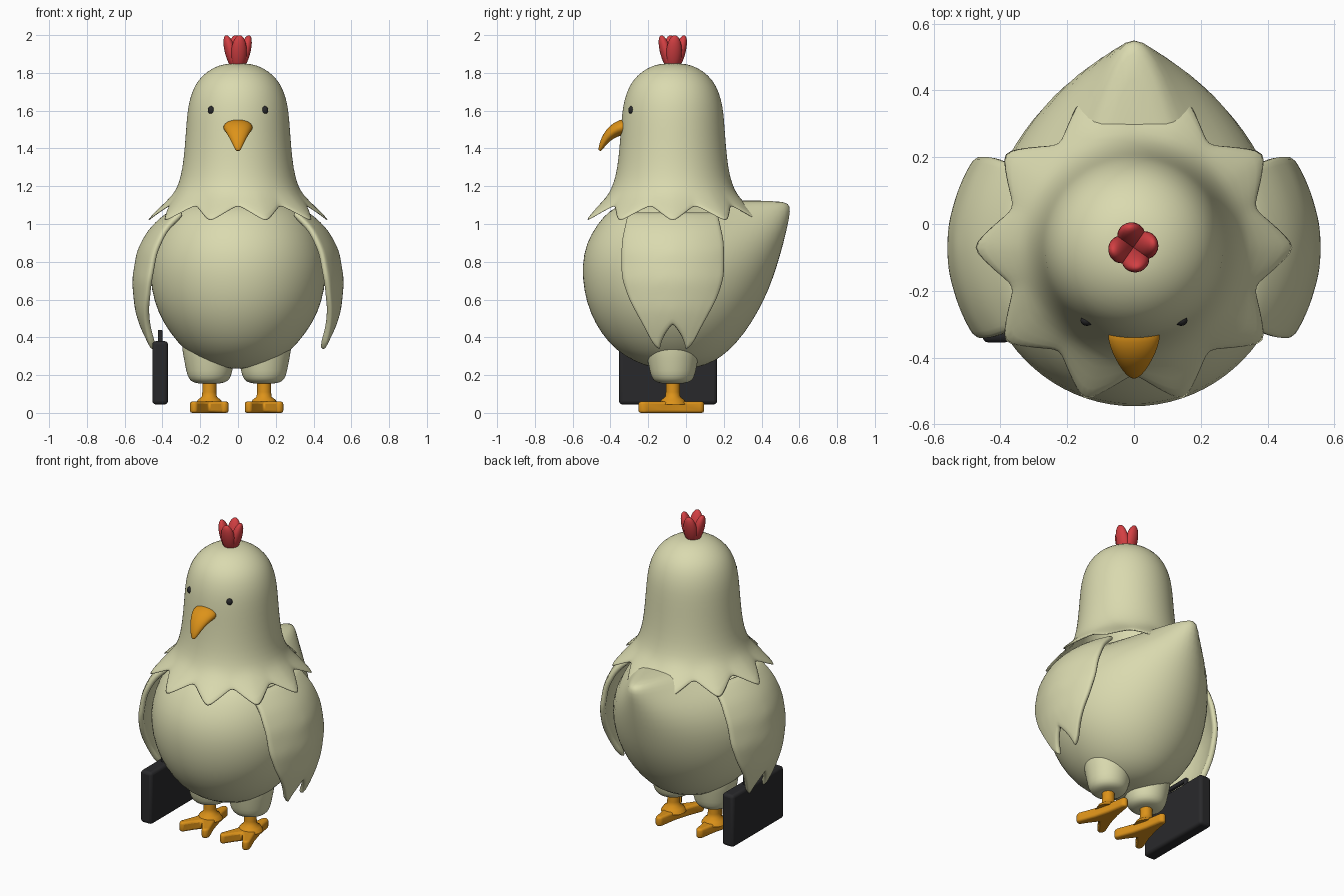
import bpy, bmesh, math
from mathutils import Vector, Matrix

if "Cube" in bpy.data.objects:
    bpy.data.objects.remove(bpy.data.objects["Cube"])

CY = -0.07  # axis of the bird along y


def material(name, rgb):
    m = bpy.data.materials.new(name)
    m.use_nodes = True
    m.diffuse_color = (*rgb, 1)
    m.node_tree.nodes["Principled BSDF"].inputs["Base Color"].default_value = (*rgb, 1)
    return m


CREAM = material("cream feathers", (0.70, 0.70, 0.43))
ORANGE = material("orange", (0.72, 0.29, 0.01))
RED = material("red", (0.65, 0.05, 0.055))
BLACK = material("black", (0.022, 0.022, 0.024))


def finish(name, bm, mat, solid=0, bevel=0, subsurf=0, angle=180):
    bmesh.ops.recalc_face_normals(bm, faces=bm.faces)
    me = bpy.data.meshes.new(name)
    bm.to_mesh(me)
    bm.free()
    ob = bpy.data.objects.new(name, me)
    bpy.context.collection.objects.link(ob)
    me.materials.append(mat)
    if solid:
        mod = ob.modifiers.new("Thickness", "SOLIDIFY")
        mod.thickness, mod.offset = solid, 0
    if bevel:
        mod = ob.modifiers.new("Round", "BEVEL")
        mod.width, mod.segments = bevel, 3
    if subsurf:
        mod = ob.modifiers.new("Smooth", "SUBSURF")
        mod.levels = mod.render_levels = subsurf
    bpy.ops.object.select_all(action="DESELECT")
    ob.select_set(True)
    bpy.context.view_layer.objects.active = ob
    bpy.ops.object.shade_smooth_by_angle(angle=math.radians(angle))
    return ob


def loft(rings, cap_start=True, cap_end=True):
    """Bridge closed rings of points, closing the ends with fans."""
    bm = bmesh.new()
    vs = [[bm.verts.new(p) for p in r] for r in rings]
    n = len(vs[0])
    for a, b in zip(vs, vs[1:]):
        for i in range(n):
            j = (i + 1) % n
            bm.faces.new((a[i], a[j], b[j], b[i]))
    for ring, cap in ((vs[0], cap_start), (vs[-1], cap_end)):
        if cap:
            mid = bm.verts.new(sum((v.co for v in ring), Vector()) / n)
            for i in range(n):
                bm.faces.new((ring[i], ring[(i + 1) % n], mid))
    return bm


def angles(n):
    return [2 * math.pi * i / n for i in range(n)]


def lathe(profile, x, y, n=24):
    return loft([[(x + r * math.cos(t), y + r * math.sin(t), z) for t in angles(n)]
                 for r, z in profile])


def lookup(table, z):
    """Linear interpolation in a rising table."""
    for (a, p), (b, q) in zip(table, table[1:]):
        if z <= b:
            return p + (q - p) * max(0, (z - a) / (b - a))
    return table[-1][1]


# Body with pointed tail: height, half width, front y, back y, tail sharpness
def body_ring(z, w, front, back, sharp):
    ring = []
    for t in angles(40):
        s = math.sin(t)
        y = CY + (back - CY) * s ** sharp if s > 0 else CY + (CY - front) * s
        ring.append((w * math.cos(t), y, z))
    return ring


BODY = [(0.235, 0.10, -0.17, 0.05, 1), (0.27, 0.20, -0.27, 0.15, 1),
        (0.33, 0.28, -0.37, 0.23, 1), (0.42, 0.36, -0.45, 0.31, 1),
        (0.53, 0.425, -0.51, 0.38, 1.1), (0.65, 0.46, -0.543, 0.44, 1.2),
        (0.78, 0.47, -0.553, 0.485, 1.3), (0.90, 0.445, -0.53, 0.52, 1.5),
        (1.00, 0.40, -0.47, 0.545, 2.2), (1.07, 0.34, -0.41, 0.562, 3.8),
        (1.11, 0.28, -0.33, 0.560, 5), (1.125, 0.20, -0.25, 0.50, 5)]
finish("body", loft([body_ring(*r) for r in BODY]), CREAM, subsurf=1)

# Head flowing into a collar of ten pointed feathers
HEAD = [(0.07, 1.843), (0.13, 1.822), (0.185, 1.782), (0.225, 1.73), (0.25, 1.66),
        (0.262, 1.59), (0.269, 1.50), (0.276, 1.40), (0.288, 1.29), (0.308, 1.21),
        (0.335, 1.155)]
rings = [[(r * math.cos(t), CY + r * math.sin(t), z) for t in angles(80)] for r, z in HEAD]
for share in (0.5, 1):
    ring = []
    for t in angles(80):
        k = abs((t * 10 / (2 * math.pi) + 0.5) % 1 - 0.5) * 2
        spike = (1 - k) ** 1.2
        r = 0.335 + share * (0.045 + 0.108 * spike)
        z = 1.155 - share * (0.058 + 0.088 * spike)
        ring.append((r * math.cos(t), CY + r * math.sin(t), z))
    rings.append(ring)
finish("head_and_collar", loft(rings, cap_end=False), CREAM, solid=0.012, subsurf=1)

# Wings: curved shells with two tips at the bottom
HALF = [(0.33, 0.085), (0.45, 0.145), (0.6, 0.23), (0.72, 0.27), (0.9, 0.27), (1.06, 0.235)]
OUT = [(0.33, 0.45), (0.45, 0.50), (0.55, 0.53), (0.7, 0.545), (0.85, 0.52),
       (0.95, 0.47), (1.0, 0.425), (1.06, 0.35)]


def wing(name, side):
    bm = bmesh.new()
    cols, rows, top = 20, 14, 1.06
    grid = []
    for i in range(cols + 1):
        u = 2 * i / cols - 1
        a = abs(u)
        bottom = 0.47 - 0.14 * a / 0.8 if a < 0.8 else 0.33 + 0.2 * (a - 0.8)
        col = []
        for j in range(rows + 1):
            z = top + (bottom - top) * j / rows
            h = lookup(HALF, z)
            x = lookup(OUT, z) - 1.15 * (u * h) ** 2
            col.append(bm.verts.new((side * x, CY + u * h, z)))
        grid.append(col)
    for a, b in zip(grid, grid[1:]):
        for j in range(rows):
            bm.faces.new((a[j], b[j], b[j + 1], a[j + 1]))
    finish(name, bm, CREAM, solid=0.034, subsurf=1)


# Legs and feet: two spread front toes and one back toe
TOES = [(0, 0.17), (0.022, 0.155), (0.04, 0.04), (0.065, -0.05), (0.104, -0.15),
        (0.098, -0.178), (0.07, -0.185), (0.035, -0.13), (0, -0.085)]


def leg(prefix, x):
    finish(prefix + "_thigh", lathe([(0.06, 0.155), (0.098, 0.165), (0.118, 0.195),
           (0.128, 0.25), (0.145, 0.33), (0.15, 0.42)], x, CY), CREAM, subsurf=1)
    finish(prefix + "_shin", lathe([(0.075, 0.045), (0.06, 0.07), (0.04, 0.085),
           (0.037, 0.11), (0.037, 0.2)], x, CY), ORANGE, angle=60)
    bm = bmesh.new()
    outline = TOES + [(-px, py) for px, py in TOES[-2:0:-1]]
    face = bm.faces.new([bm.verts.new((x + px, CY + py, 0)) for px, py in outline])
    up = bmesh.ops.extrude_face_region(bm, geom=[face])["geom"]
    bmesh.ops.translate(bm, vec=(0, 0, 0.06),
                        verts=[v for v in up if isinstance(v, bmesh.types.BMVert)])
    finish(prefix + "_foot", bm, ORANGE, bevel=0.018, angle=50)


def ball(name, centre, scale, mat, turn=Matrix()):
    bm = bmesh.new()
    bmesh.ops.create_uvsphere(bm, u_segments=20, v_segments=14, radius=1, matrix=
                              Matrix.Translation(centre) @ turn @ Matrix.Diagonal((*scale, 1)))
    finish(name, bm, mat)


for prefix, side in (("left", 1), ("right", -1)):
    wing(prefix + "_wing", side)
    leg(prefix, side * 0.145 - 0.007)
    ball(prefix + "_eye", (side * 0.141, -0.289, 1.603), (0.019, 0.016, 0.021), BLACK)

# Hooked beak: y, z, half width, half height, downward pitch
BEAK = [(-0.31, 1.515, 0.078, 0.042, 0), (-0.345, 1.512, 0.08, 0.043, 0.2),
        (-0.385, 1.492, 0.066, 0.036, 0.6), (-0.42, 1.458, 0.046, 0.026, 0.9),
        (-0.445, 1.418, 0.027, 0.017, 1.1), (-0.457, 1.388, 0.012, 0.008, 1.2)]
finish("beak", loft([[(w * math.cos(t), y - h * math.sin(t) * math.sin(a),
                       z + h * math.sin(t) * math.cos(a)) for t in angles(20)]
                     for y, z, w, h, a in BEAK]), ORANGE, subsurf=1)

# Comb of four leaning lobes
for i in range(4):
    t = math.radians(10 + 90 * i)
    out = Vector((math.cos(t), math.sin(t), 0))
    turn = Matrix.Rotation(t, 4, "Z") @ Matrix.Rotation(0.28, 4, "Y")
    ball(f"comb_lobe_{i + 1}", Vector((-0.002, CY, 1.905)) + out * 0.036,
         (0.03, 0.042, 0.098), RED, turn)

# Briefcase with an arched handle
bm = bmesh.new()
bmesh.ops.create_cube(bm, size=1, matrix=Matrix.Translation((-0.412, -0.095, 0.212))
                      @ Matrix.Diagonal((0.083, 0.52, 0.335, 1)))
finish("briefcase", bm, BLACK, bevel=0.018, angle=50)
for name, y, z, sy, sz in (("handle_grip", -0.095, 0.428, 0.18, 0.024),
                           ("handle_front_post", -0.173, 0.4, 0.024, 0.07),
                           ("handle_back_post", -0.017, 0.4, 0.024, 0.07)):
    bm = bmesh.new()
    bmesh.ops.create_cube(bm, size=1, matrix=Matrix.Translation((-0.412, y, z))
                          @ Matrix.Diagonal((0.024, sy, sz, 1)))
    finish(name, bm, BLACK, bevel=0.006, angle=50)
